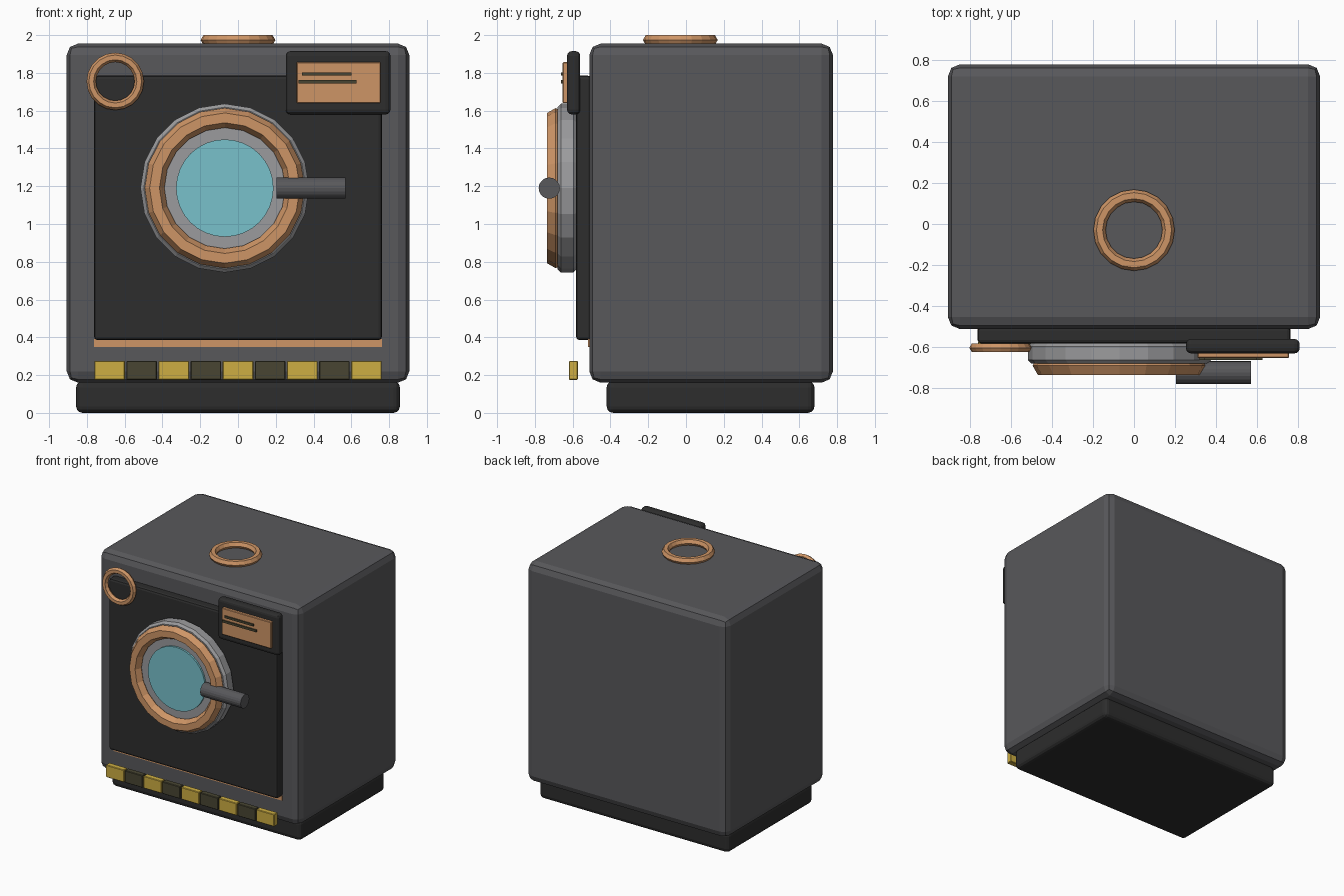
import bpy, math

if "Cube" in bpy.data.objects:
    bpy.data.objects.remove(bpy.data.objects["Cube"])


def material(name, rgb):
    lin = [(c / 255 / 12.92 if c / 255 <= 0.04045 else ((c / 255 + 0.055) / 1.055) ** 2.4) for c in rgb]
    m = bpy.data.materials.new(name)
    m.diffuse_color = (*lin, 1)
    m.use_nodes = True
    m.node_tree.nodes["Principled BSDF"].inputs["Base Color"].default_value = m.diffuse_color
    return m


BODY = material("dark grey", (88, 88, 91))
BLACK = material("black", (45, 45, 45))
COPPER = material("copper", (206, 149, 102))
STEEL = material("light grey", (155, 155, 157))
GLASS = material("aqua glass", (120, 193, 203))
YELLOW = material("yellow", (205, 174, 66))
OLIVE = material("dark olive", (72, 69, 50))


def finish(name, mat, bevel=0, segments=2):
    ob = bpy.context.object
    ob.name = name
    ob.data.materials.append(mat)
    if bevel:
        b = ob.modifiers.new("bevel", "BEVEL")
        b.width, b.segments, b.limit_method = bevel, segments, "ANGLE"
        b.angle_limit = math.radians(40)
    return ob


def box(name, mat, x, y, z, bevel=0, segments=2):
    """Box from (min, max) pairs on each axis."""
    bpy.ops.mesh.primitive_cube_add(size=1, location=[sum(p) / 2 for p in (x, y, z)])
    bpy.context.object.scale = [p[1] - p[0] for p in (x, y, z)]
    bpy.ops.object.transform_apply(location=False, rotation=False, scale=True)
    return finish(name, mat, bevel, segments)


def ring(name, mat, loc, major, minor, facing_front=True):
    """Low-poly torus with a six-sided section."""
    bpy.ops.mesh.primitive_torus_add(
        location=loc, rotation=(math.pi / 2 if facing_front else 0, 0, 0),
        major_radius=major, minor_radius=minor, major_segments=20, minor_segments=6)
    return finish(name, mat)


def cylinder(name, mat, loc, radius, depth, sides, rot, bevel=0):
    bpy.ops.mesh.primitive_cylinder_add(vertices=sides, radius=radius, depth=depth,
                                        location=loc, rotation=rot)
    return finish(name, mat, bevel, 1)


FRONT = (math.pi / 2, 0, 0)

# cabinet, plinth and front panel
box("cabinet", BODY, (-0.907, 0.907), (-0.512, 0.778), (0.16, 1.955), 0.06)
box("plinth", BLACK, (-0.857, 0.857), (-0.42, 0.68), (0, 0.17), 0.035, 3)
box("front_panel", BLACK, (-0.762, 0.762), (-0.582, -0.5), (0.385, 1.785), 0.018)
box("copper_trim", COPPER, (-0.762, 0.762), (-0.519, -0.49), (0.35, 0.39))

# porthole door
cx, cz = -0.07, 1.19
cylinder("door_drum", STEEL, (cx, -0.629, cz), 0.447, 0.102, 20, FRONT, 0.018)
ring("door_rim", COPPER, (cx, -0.69, cz), 0.372, 0.052)
cylinder("door_glass", GLASS, (cx, -0.685, cz), 0.258, 0.02, 32, FRONT)
cylinder("door_handle", BODY, (0.387, -0.724, cz), 0.056, 0.366, 20, (0, math.pi / 2, 0))

# display with two indicator bars
box("display_housing", BLACK, (0.253, 0.807), (-0.63, -0.56), (1.58, 1.915), 0.025, 3)
box("display_plate", COPPER, (0.31, 0.755), (-0.653, -0.62), (1.64, 1.857), 0.004, 1)
box("display_bar_upper", OLIVE, (0.34, 0.60), (-0.663, -0.645), (1.786, 1.803))
box("display_bar_lower", OLIVE, (0.32, 0.627), (-0.663, -0.645), (1.745, 1.763))

# dial ring on the front and port ring on the top
ring("dial_ring", COPPER, (-0.65, -0.603, 1.755), 0.127, 0.025)
ring("top_port_ring", COPPER, (0, -0.03, 1.974), 0.168, 0.03, False)

# row of warning blocks
for i in range(9):
    x = (i - 4) * 0.17
    w = 0.081
    box(f"warning_block_{i + 1}", OLIVE if i % 2 else YELLOW,
        (x - w, x + w), (-0.62, -0.573), (0.175, 0.275), 0.004, 1)
